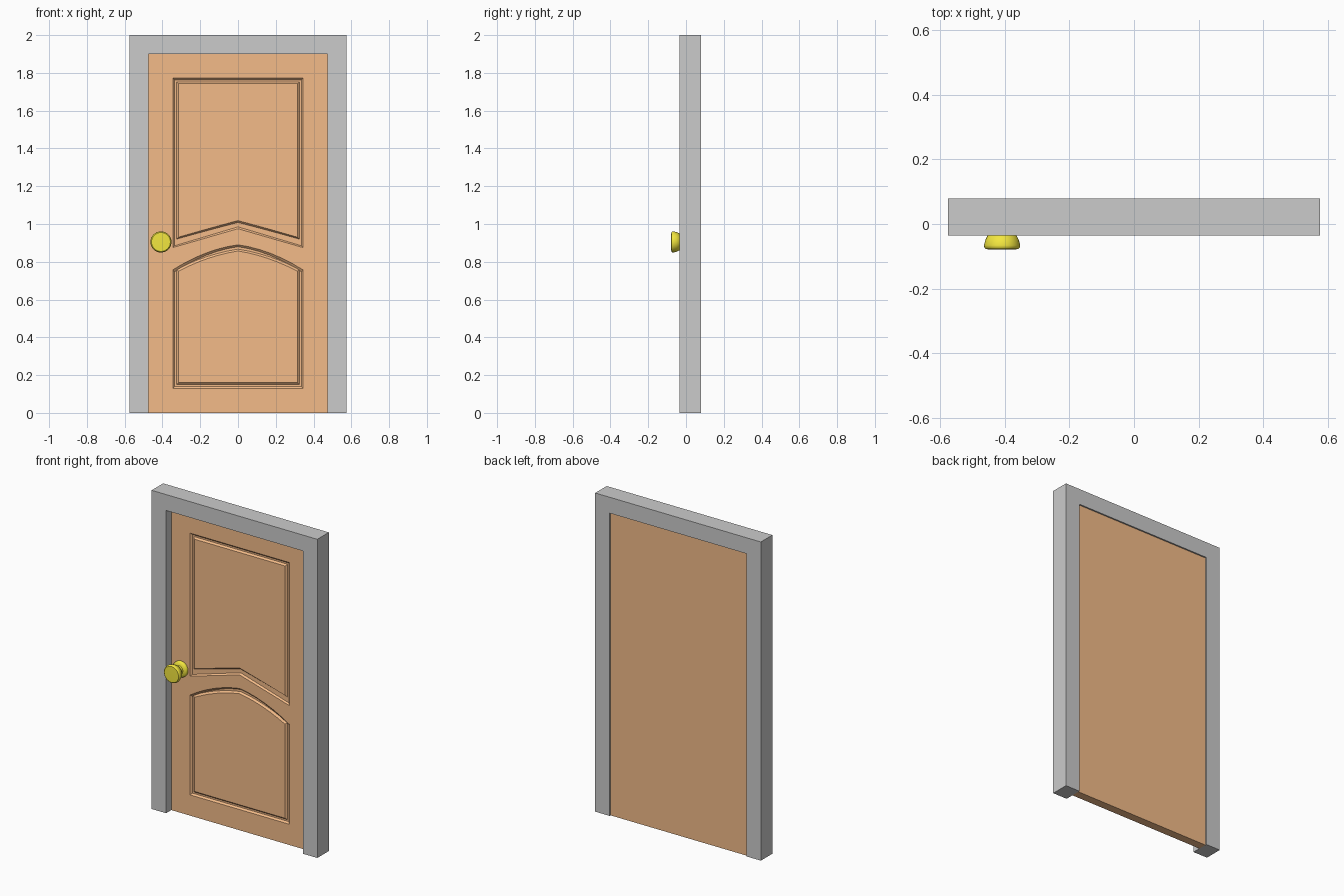
import bpy, bmesh, math
from mathutils import Matrix, Vector

if "Cube" in bpy.data.objects:
    bpy.data.objects.remove(bpy.data.objects["Cube"])

FRAME_Y = (-0.035, 0.079)
DOOR_Y = (0.017, 0.07)


def make_object(name, bm, color=None):
    bmesh.ops.recalc_face_normals(bm, faces=bm.faces)
    mesh = bpy.data.meshes.new(name)
    bm.to_mesh(mesh)
    bm.free()
    ob = bpy.data.objects.new(name, mesh)
    bpy.context.collection.objects.link(ob)
    if color:
        mat = bpy.data.materials.new(name + "_colour")
        mat.diffuse_color = (*color, 1)
        mat.use_nodes = True
        mat.node_tree.nodes["Principled BSDF"].inputs["Base Color"].default_value = mat.diffuse_color
        mesh.materials.append(mat)
    return ob


def prism(name, outline, y0, y1, color=None):
    """Extrude an x/z outline from y0 to y1."""
    bm = bmesh.new()
    face = bm.faces.new([bm.verts.new((x, y0, z)) for x, z in outline])
    ext = bmesh.ops.extrude_face_region(bm, geom=[face])["geom"]
    verts = [g for g in ext if isinstance(g, bmesh.types.BMVert)]
    bmesh.ops.translate(bm, verts=verts, vec=(0, y1 - y0, 0))
    return make_object(name, bm, color)


def activate(ob):
    bpy.ops.object.select_all(action='DESELECT')
    ob.select_set(True)
    bpy.context.view_layer.objects.active = ob


# Frame: two jambs and a lintel in one piece
half = [(0.575, 0), (0.575, 2), (-0.575, 2), (-0.575, 0)]
inner = [(-0.475, 0), (-0.475, 1.9), (0.475, 1.9), (0.475, 0)]
prism("door_frame", half + inner, *FRAME_Y)

# Door slab
door = prism("door_panel", inner, *DOOR_Y, color=(0.9, 0.5, 0.25))


def panel_outline(spec, d):
    """Panel with one straight end and one arched end, shrunk by d."""
    w, flat, end, mid, peak = spec
    s = 1 if flat < end else -1
    w, flat, end, mid, peak = w - d, flat + s * d, end - s * d, mid - s * d, peak - s * d
    # parabola through end, middle and peak on each side of the centre
    arch = []
    for i in range(-6, 7):
        t = abs(i) / 6
        z = peak * (1 - t) * (1 - 2 * t) + mid * 4 * t * (1 - t) + end * t * (2 * t - 1)
        arch.append((w * i / 6, z))
    return [(-w, flat)] + arch + [(w, flat)]


def cut_groove(outer, inside):
    """Cut a sloped-sided moulding groove between two outlines."""
    slope, depth = 0.01, 0.01
    f = DOOR_Y[0]
    sections = [(outer, -slope, f - depth), (outer, slope, f + depth),
                (inside, -slope, f + depth), (inside, slope, f - depth)]
    bm = bmesh.new()
    loops = [[bm.verts.new((x, y, z)) for x, z in panel_outline(s, d)]
             for s, d, y in sections]
    n = len(loops[0])
    for k in range(4):
        a, b = loops[k], loops[(k + 1) % 4]
        for i in range(n):
            j = (i + 1) % n
            bm.faces.new((a[i], a[j], b[j], b[i]))
    cutter = make_object("groove_cutter", bm)
    cutter.hide_render = True
    activate(door)
    mod = door.modifiers.new("groove", 'BOOLEAN')
    mod.operation = 'DIFFERENCE'
    mod.solver = 'EXACT'
    mod.object = cutter
    bpy.ops.object.modifier_apply(modifier=mod.name)
    bpy.data.objects.remove(cutter)


# Upper and lower panel mouldings: half width, flat end, arch end / mid / peak
cut_groove((0.345, 1.773, 0.875, 0.925, 0.975), (0.315, 1.743, 0.93, 0.975, 1.018))
cut_groove((0.345, 0.13, 0.757, 0.845, 0.89), (0.315, 0.16, 0.75, 0.818, 0.857))

# Knob: rosette, neck and flared grip turned around the y axis
profile = [(0, 0.018), (0.05, 0.018), (0.05, 0.006), (0.045, 0.0), (0.028, -0.004),
           (0.025, -0.018), (0.032, -0.028), (0.045, -0.036), (0.052, -0.05),
           (0.056, -0.066), (0.055, -0.073), (0.05, -0.078), (0, -0.079)]
bm = bmesh.new()
verts = [bm.verts.new((r, y, 0)) for r, y in profile]
edges = [bm.edges.new(p) for p in zip(verts, verts[1:])]
bmesh.ops.spin(bm, geom=verts + edges, cent=(0, 0, 0), axis=(0, 1, 0),
               angle=math.tau, steps=32, use_duplicate=False)
bmesh.ops.remove_doubles(bm, verts=bm.verts, dist=0.0002)
bmesh.ops.translate(bm, verts=bm.verts, vec=(-0.408, 0, 0.905))
knob = make_object("door_knob", bm, (0.9, 0.8, 0.05))
activate(knob)
bpy.ops.object.shade_smooth_by_angle(angle=math.radians(40))
